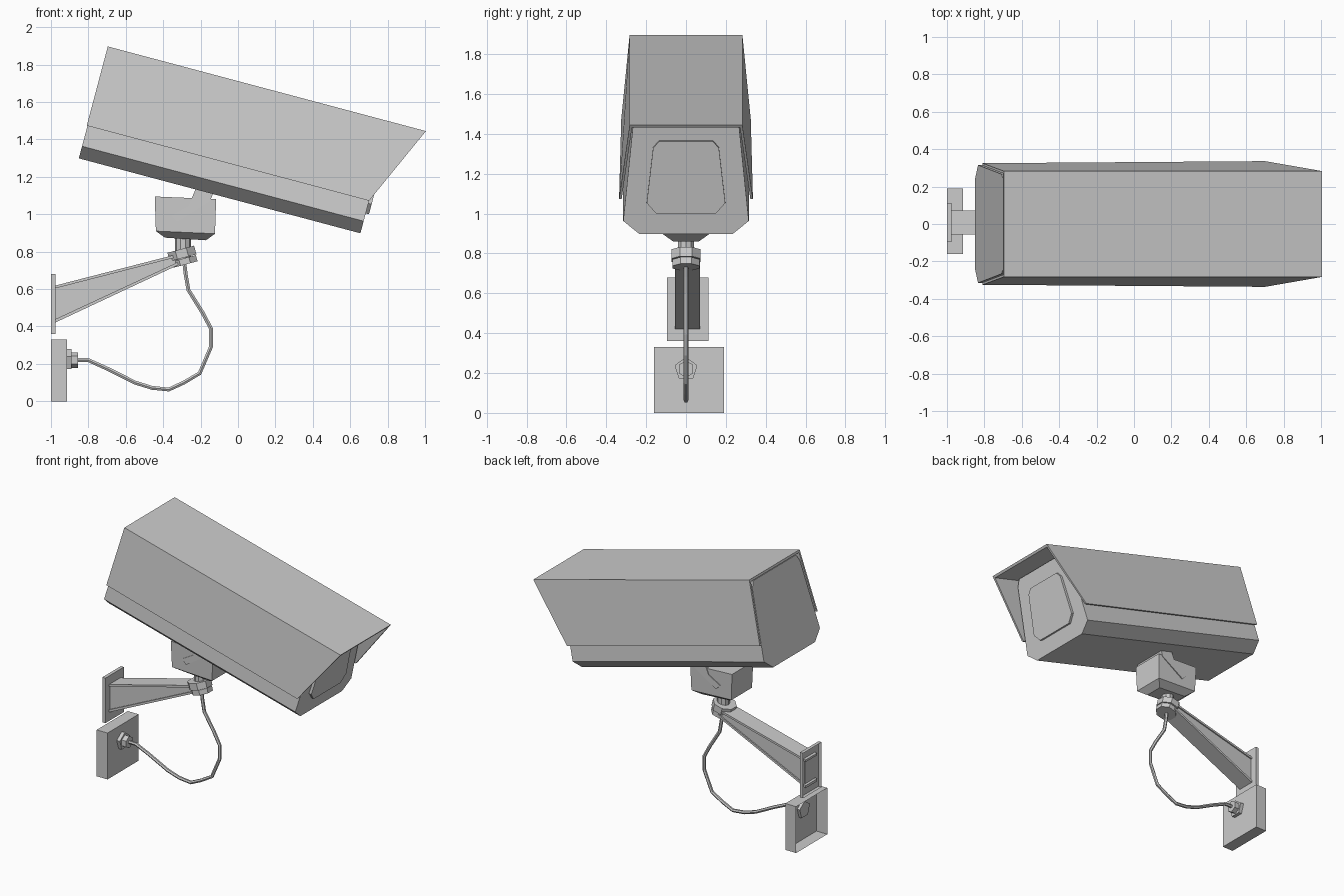
import bpy, bmesh
from math import radians, sin, cos, pi
from mathutils import Matrix, Vector

if "Cube" in bpy.data.objects:
    bpy.data.objects.remove(bpy.data.objects["Cube"])


def loft(name, rings, caps=(True, True), matrix=None):
    """Skin a list of matching rings of points into one mesh object."""
    bm = bmesh.new()
    loops = [[bm.verts.new(p) for p in ring] for ring in rings]
    n = len(loops[0])
    for a, b in zip(loops, loops[1:]):
        for i in range(n):
            j = (i + 1) % n
            bm.faces.new((a[i], a[j], b[j], b[i]))
    for loop, cap in zip((loops[0], loops[-1]), caps):
        if cap:
            bm.faces.new(loop)
    bmesh.ops.recalc_face_normals(bm, faces=bm.faces)
    mesh = bpy.data.meshes.new(name)
    bm.to_mesh(mesh)
    bm.free()
    ob = bpy.data.objects.new(name, mesh)
    if matrix:
        ob.matrix_world = matrix
    bpy.context.collection.objects.link(ob)
    return ob


def side_prism(name, profile, y0, y1):
    """Extrude an x-z profile along y."""
    return loft(name, [[(x, y, z) for x, z in profile] for y in (y0, y1)])


def mirrored(half):
    """Complete a half profile of (y, v) points across y = 0."""
    return half + [(-y, v) for y, v in reversed(half)]


def rod(name, sides, profile, matrix, turn=0.0):
    """Low-sided turned part from (radius, height) pairs along local z."""
    rings = [[(r * cos(turn + 2 * pi * i / sides), r * sin(turn + 2 * pi * i / sides), h)
              for i in range(sides)] for r, h in profile]
    return loft(name, rings, matrix=matrix)


def rect(x, y, z, hy, hz):
    return [(x, y - hy, z - hz), (x, y + hy, z - hz), (x, y + hy, z + hz), (x, y - hy, z + hz)]


# Tilted housing frame: local x runs along the camera, local z is up
tilt = Matrix.Translation((-0.855, 0, 1.30)) @ Matrix.Rotation(radians(14.9), 4, 'Y')

# Camera body
section = mirrored([(0.235, 0), (0.315, 0.067), (0.267, 0.55), (0.24, 0.597)])
loft("camera_body", [[(u, y, v) for y, v in section] for u in (0.004, 1.562)], matrix=tilt)

# Raised front window
section = mirrored([(0.15, 0.11), (0.197, 0.165), (0.165, 0.45), (0.135, 0.485)])
loft("front_window", [[(u, y, v) for y, v in section] for u in (1.55, 1.58)], matrix=tilt)


# Sunshield: thin inverted channel with a raked front edge
def shield_ring(front, flare):
    outer = mirrored([(flare, 0.18), (0.283, 0.618)])
    inner = mirrored([(flare - 0.013, 0.18), (0.271, 0.602)])
    ring = outer + inner[::-1]
    return [((1.562 + (v - 0.18) * 0.452) if front else 0.0, y, v) for y, v in ring]


loft_rings = [shield_ring(False, 0.325), shield_ring(True, 0.336)]
loft("sunshield", loft_rings, matrix=tilt)

# Pivot block with chamfered base
block = Matrix.Translation((-0.28, 0, 0)) @ Matrix.Rotation(radians(2), 4, 'Y')
block.translation.z = 0.0
levels = [(0.11, 0.065, 0.868), (0.158, 0.115, 0.903), (0.164, 0.12, 1.088)]
loft("pivot_block", [[(-a, -b, 0), (a, -b, 0), (a, b, 0), (-a, b, 0)] and
                     [(-0.281 + sx * a, sy * b, h - sx * 0.007)
                      for sx, sy in ((-1, -1), (1, -1), (1, 1), (-1, 1))]
                     for a, b, h in levels])

# Tilt bracket between block and body
side_prism("tilt_bracket", [(-0.355, 0.993), (-0.323, 0.96), (-0.15, 1.07), (-0.125, 1.13),
                            (-0.22, 1.15), (-0.265, 1.045)], -0.124, 0.124)

# Neck shaft
rod("neck_shaft", 10, [(0.042, 0.75), (0.042, 0.88)], Matrix.Translation((-0.294, 0, 0)))

# Clamp collars, tilted along the arm
for i, (x, z, r, h) in enumerate([(-0.3, 0.79, 0.08, 0.024), (-0.285, 0.748, 0.072, 0.017)]):
    m = Matrix.Translation((x, 0, z)) @ Matrix.Rotation(radians(-15), 4, 'Y')
    rod(f"clamp_collar_{i + 1}", 8, [(r, -h), (r, h)], m, pi / 8)

# Wall arm: web with top and bottom flanges
side_prism("arm_web", [(-0.98, 0.425), (-0.30, 0.745), (-0.30, 0.785), (-0.98, 0.61)], -0.046, 0.062)
side_prism("arm_top_flange", [(-0.992, 0.60), (-0.30, 0.778), (-0.30, 0.793), (-0.992, 0.615)],
           -0.055, 0.071)
side_prism("arm_bottom_flange", [(-0.992, 0.414), (-0.30, 0.738), (-0.30, 0.754), (-0.992, 0.432)],
           -0.055, 0.071)

# Wall plate and junction box, both open at the back
for name, depth, y, z, hy, hz in [("wall_plate", 0.024, 0.008, 0.52, 0.104, 0.16),
                                  ("junction_box", 0.085, 0.015, 0.165, 0.175, 0.165)]:
    loft(name, [rect(-1, y, z, hy, hz), rect(-1 + depth, y, z, hy, hz)], caps=(False, True))

# Cable gland on the junction box
gland = Matrix.Translation((0, 0, 0.22)) @ Matrix.Rotation(radians(90), 4, 'Y')
rod("gland_nut", 5, [(0.06, -0.935), (0.06, -0.89)], gland, pi)
rod("gland_sleeve", 6, [(0.042, -0.895), (0.042, -0.855)], gland, pi)

# Hanging cable
path = [(-0.87, 0.222), (-0.80, 0.22), (-0.70, 0.175), (-0.55, 0.10), (-0.46, 0.072),
        (-0.37, 0.063), (-0.29, 0.10), (-0.205, 0.15), (-0.145, 0.29), (-0.145, 0.39),
        (-0.19, 0.475), (-0.265, 0.595), (-0.28, 0.68), (-0.288, 0.75)]
curve = bpy.data.curves.new("cable", 'CURVE')
curve.dimensions = '3D'
curve.bevel_depth = 0.012
curve.bevel_resolution = 1
spline = curve.splines.new('POLY')
spline.points.add(len(path) - 1)
for point, (x, z) in zip(spline.points, path):
    point.co = (x, 0, z, 1)
spline.use_smooth = False
bpy.context.collection.objects.link(bpy.data.objects.new("cable", curve))
